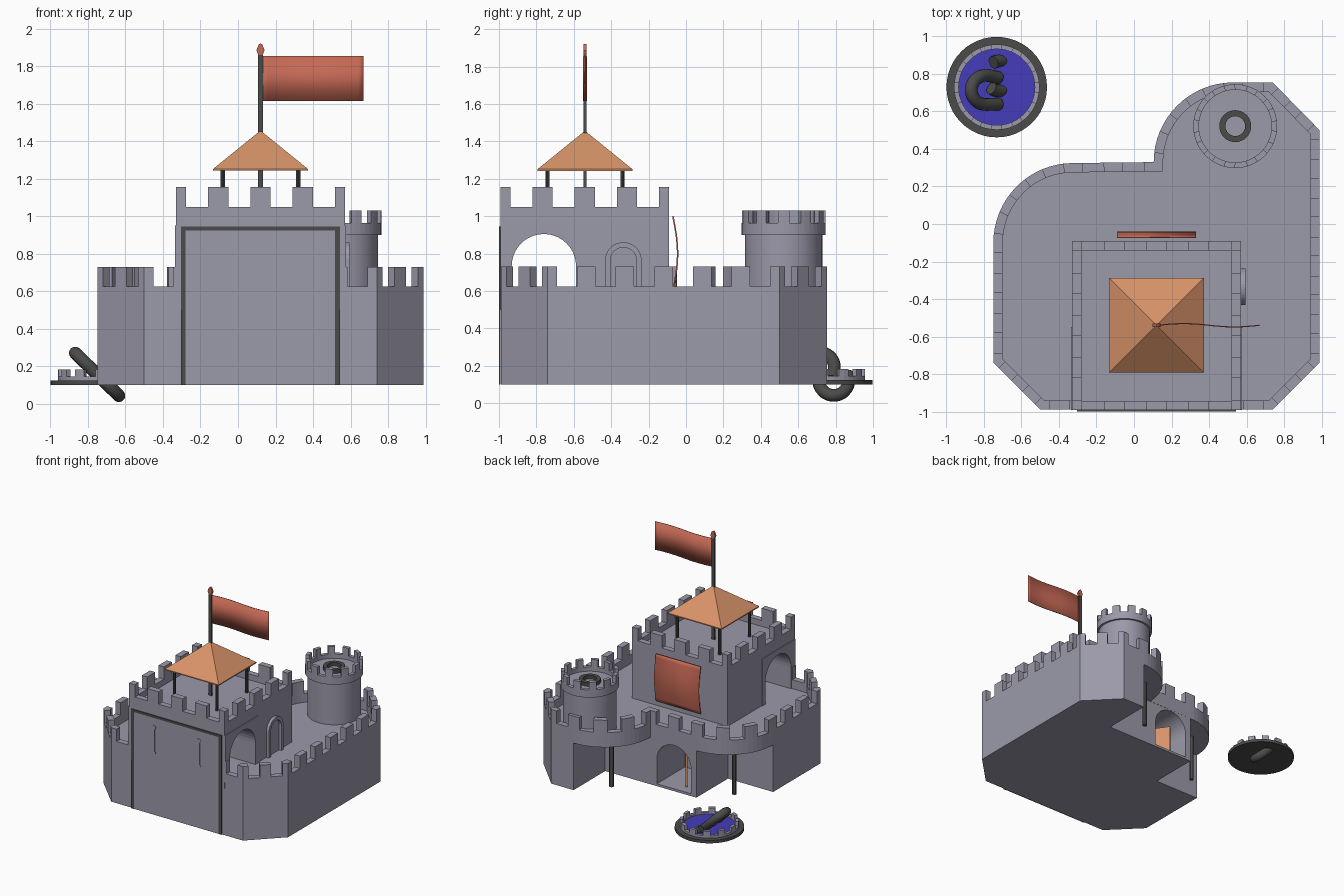
import bpy, bmesh, math
from mathutils import Vector, Matrix

cube = bpy.data.objects.get("Cube")
if cube:
    bpy.data.objects.remove(cube)


def material(name, rgb):
    m = bpy.data.materials.new(name)
    m.use_nodes = True
    m.diffuse_color = (*rgb, 1)
    m.node_tree.nodes["Principled BSDF"].inputs["Base Color"].default_value = (*rgb, 1)
    return m


STONE = material("grey stone", (0.33, 0.32, 0.4))
ROOF = material("orange roof", (0.68, 0.29, 0.14))
RED = material("red cloth", (0.56, 0.14, 0.09))
DARK = material("dark iron", (0.07, 0.07, 0.068))
WATER = material("blue water", (0.06, 0.045, 0.5))


def finish(name, bm, mat, smooth=False):
    bmesh.ops.recalc_face_normals(bm, faces=bm.faces)
    me = bpy.data.meshes.new(name)
    bm.to_mesh(me)
    bm.free()
    me.materials.append(mat)
    ob = bpy.data.objects.new(name, me)
    bpy.context.collection.objects.link(ob)
    if smooth:
        bpy.ops.object.select_all(action='DESELECT')
        ob.select_set(True)
        bpy.context.view_layer.objects.active = ob
        bpy.ops.object.shade_smooth_by_angle()
    return ob


def prism(name, pts, lo, hi, mat, axis='z', smooth=False):
    """Extrude a 2D outline along an axis; outline is (x,y), (x,z) or (y,z)."""
    place = {'z': lambda p, h: (p[0], p[1], h),
             'y': lambda p, h: (p[0], h, p[1]),
             'x': lambda p, h: (h, p[0], p[1])}[axis]
    bm = bmesh.new()
    a = [bm.verts.new(place(p, lo)) for p in pts]
    b = [bm.verts.new(place(p, hi)) for p in pts]
    bm.faces.new(a)
    bm.faces.new(b)
    for i in range(len(pts)):
        j = (i + 1) % len(pts)
        bm.faces.new((a[i], a[j], b[j], b[i]))
    return finish(name, bm, mat, smooth)


def box(name, x0, x1, y0, y1, z0, z1, mat):
    return prism(name, [(x0, y0), (x1, y0), (x1, y1), (x0, y1)], z0, z1, mat)


def arc(cx, cy, r, a0, a1, n):
    angles = [math.radians(a0 + (a1 - a0) * i / n) for i in range(n + 1)]
    return [(cx + r * math.cos(a), cy + r * math.sin(a)) for a in angles]


def circle(cx, cy, r, n=48):
    return arc(cx, cy, r, 0, 360, n)[:-1]


def arch(c, r, base, spring):
    return [(c - r, base), (c + r, base)] + arc(c, spring, r, 0, 180, 20)


def cut(ob, cutter, keep=False):
    mod = ob.modifiers.new("opening", 'BOOLEAN')
    mod.object = cutter
    mod.solver = 'EXACT'
    bpy.context.view_layer.objects.active = ob
    bpy.ops.object.modifier_apply(modifier=mod.name)
    if not keep:
        bpy.data.objects.remove(cutter)


def battlement(name, edges, thick, z0, low, high, mat=STONE):
    """Parapet round a closed anticlockwise loop; edges are (polyline, merlon count)."""
    pts, tall = [], []
    for line, k in edges:
        v = [Vector(p) for p in line]
        dist = [0]
        for a, b in zip(v, v[1:]):
            dist.append(dist[-1] + (b - a).length)
        total = dist[-1]
        marks = [total * (i + f) / k for i in range(k) for f in (0.24, 0.76)]
        stops = sorted(set(dist + marks))
        for s, e in zip(stops, stops[1:]):
            i = max(j for j in range(len(v) - 1) if dist[j] <= s + 1e-6)
            pts.append(v[i].lerp(v[i + 1], (s - dist[i]) / (dist[i + 1] - dist[i])))
            tall.append(abs((s + e) / 2 / total * k % 1 - 0.5) > 0.26)
    n = len(pts)
    inner = []
    for i in range(n):
        d0 = (pts[i] - pts[i - 1]).normalized()
        d1 = (pts[(i + 1) % n] - pts[i]).normalized()
        n0, n1 = Vector((-d0.y, d0.x)), Vector((-d1.y, d1.x))
        inner.append(pts[i] + (n0 + n1) * thick / (1 + n0.dot(n1)))
    bm = bmesh.new()
    for i in range(n):
        j = (i + 1) % n
        top = high if tall[i] else low
        q = (pts[i], pts[j], inner[j], inner[i])
        a = [bm.verts.new((*p, z0)) for p in q]
        b = [bm.verts.new((*p, top)) for p in q]
        bm.faces.new(a)
        bm.faces.new(b)
        for s in range(4):
            t = (s + 1) % 4
            bm.faces.new((a[s], a[t], b[t], b[s]))
    return finish(name, bm, mat)


def tube(name, pts, r, mat):
    cu = bpy.data.curves.new(name, 'CURVE')
    cu.dimensions = '3D'
    cu.bevel_depth, cu.bevel_resolution, cu.use_fill_caps = r, 5, True
    sp = cu.splines.new('POLY')
    sp.points.add(len(pts) - 1)
    for p, co in zip(sp.points, pts):
        p.co = (*co, 1)
    cu.materials.append(mat)
    ob = bpy.data.objects.new(name, cu)
    bpy.context.collection.objects.link(ob)


# Curtain wall: straight body with two rounded balconies on the back
front = [(-0.75, -0.74), (-0.5, -0.99), (0.74, -0.99), (0.99, -0.74), (0.99, 0.5), (0.74, 0.755), (0.53, 0.755)]
arc_a = arc(0.53, 0.33, 0.425, 90, 180, 16)
arc_b = arc(-0.325, -0.1, 0.425, 90, 180, 16)
body = prism("castle_body", front + [(0.53, 0.33), (-0.325, 0.325), (-0.325, -0.1), (-0.75, -0.1)], 0.1, 0.5, STONE)
cut(body, prism("doorway_cutter", arch(-0.115, 0.16, 0.12, 0.33), -0.05, 0.5, STONE, 'y'))
prism("castle_deck", front + arc_a + arc_b, 0.5, 0.55, STONE)
loop = [([a, b], max(1, round(math.dist(a, b) / 0.21))) for a, b in zip(front, front[1:])]
loop += [(arc_a, 3), ([arc_a[-1], arc_b[0]], 2), (arc_b, 3), ([arc_b[-1], front[0]], 3)]
battlement("castle_battlement", loop, 0.05, 0.55, 0.625, 0.73)
for i, (x, y) in enumerate([(0.33, 0.53), (-0.525, 0.1)]):
    prism(f"balcony_post_{i}", circle(x, y, 0.018, 12), 0.1, 0.5, DARK, smooth=True)

# Door leaf standing ajar in the back doorway
leaf = box("door_leaf", -0.08, 0.08, -0.008, 0.008, 0.12, 0.4, ROOF)
leaf.matrix_world = Matrix.Translation((-0.13, 0.18, 0)) @ Matrix.Rotation(math.radians(-55), 4, 'Z')

# Keep with a wide arched passage from side to side
X0, X1, Y0, Y1 = -0.33, 0.57, -0.993, -0.09
keep = box("keep", X0, X1, Y0, Y1, 0.5, 1.0, STONE)
side_panels = [box("left_arch_panel", X1, X1 + 0.006, Y0, -0.55, 0.55, 0.95, STONE),
               box("right_arch_panel", X0 - 0.006, X0, Y0, -0.55, 0.55, 0.95, STONE)]
passage = prism("passage_cutter", arch(-0.76, 0.172, 0.55, 0.733), -0.6, 0.8, STONE, 'x')
for ob in [keep] + side_panels:
    cut(ob, passage, keep=True)
bpy.data.objects.remove(passage)
corners = [(X0, Y0), (X1, Y0), (X1, Y1), (X0, Y1)]
battlement("keep_battlement", [([corners[i], corners[(i + 1) % 4]], 4) for i in range(4)], 0.05, 1.0, 1.05, 1.155)

# Arched surround of the side door
surround = prism("side_door_surround", arch(-0.335, 0.098, 0.55, 0.763), X1, 0.594, STONE, 'x')
cut(surround, prism("door_cutter", arch(-0.335, 0.07, 0.5, 0.763), 0.572, 0.7, STONE, 'x'))

# Front gate with dark frame and slots
box("gate_panel", -0.28, 0.52, -0.997, Y0, 0.1, 0.93, STONE)
box("gate_frame_top", -0.305, 0.543, -1.0, Y0, 0.925, 0.945, DARK)
for side, x in (("right", -0.305), ("left", 0.518)):
    box(f"gate_frame_{side}", x, x + 0.025, -1.0, Y0, 0.1, 0.925, DARK)
for side, x in (("right", -0.093), ("left", 0.33)):
    box(f"gate_slot_{side}", x - 0.009, x + 0.009, -1.0, Y0, 0.63, 0.84, STONE)
    for z in (0.627, 0.843):
        prism(f"gate_slot_end_{side}", circle(x, z, 0.018, 16), -1.0, Y0, STONE, 'y')

# Canopy roof on four posts
CX, CY = 0.12, -0.54
for x in (-0.2, 0.2):
    for y in (-0.2, 0.2):
        prism("canopy_post", circle(CX + x, CY + y, 0.012, 10), 1.0, 1.26, DARK, smooth=True)
bm = bmesh.new()
apex = bm.verts.new((CX, CY, 1.457))
rim = [[bm.verts.new((CX + sx * 0.253, CY + sy * 0.253, z)) for sx, sy in ((-1, -1), (1, -1), (1, 1), (-1, 1))]
       for z in (1.243, 1.252)]
bm.faces.new(rim[0])
for i in range(4):
    j = (i + 1) % 4
    bm.faces.new((rim[0][i], rim[0][j], rim[1][j], rim[1][i]))
    bm.faces.new((rim[1][i], rim[1][j], apex))
finish("canopy_roof", bm, ROOF)

# Flagpole, finial and flag
box("flagpole", CX - 0.014, CX + 0.014, CY - 0.007, CY + 0.007, 1.0, 1.865, DARK)
tip = [(-0.012, 1.86), (0.012, 1.86), (0.022, 1.885), (0.01, 1.915), (0, 1.922), (-0.01, 1.915), (-0.022, 1.885)]
prism("finial", [(CX + x, z) for x, z in tip], CY - 0.009, CY + 0.009, RED, 'y')


def sheet(name, point, n, t):
    """Thin cloth: point(u, v) for u along n steps and v at both edges."""
    bm = bmesh.new()
    rows = [[bm.verts.new(point(i / n, v)) for v in (0, 1)] for i in range(n + 1)]
    for a, b in zip(rows, rows[1:]):
        bm.faces.new((a[0], b[0], b[1], a[1]))
    ob = finish(name, bm, RED, True)
    mod = ob.modifiers.new("thickness", 'SOLIDIFY')
    mod.thickness, mod.offset = t, 0


sheet("flag", lambda u, v: (0.13 + 0.54 * u, CY + 0.009 * math.sin(u * math.tau), 1.615 + 0.24 * v), 20, 0.006)
sheet("banner", lambda u, v: (-0.09 + 0.42 * v, -0.07 + 0.025 * math.sin(u * math.pi), 0.6 + 0.4 * u), 14, 0.008)

# Round tower
TX, TY = 0.54, 0.522
prism("round_tower", circle(TX, TY, 0.207), 0.55, 0.9, STONE, smooth=True)
prism("round_tower_top", circle(TX, TY, 0.224), 0.9, 0.93, STONE, smooth=True)
battlement("round_tower_battlement", [(arc(TX, TY, 0.224, 0, 360, 48), 11)], 0.03, 0.93, 0.965, 1.03)
battlement("tower_hatch_ring", [(arc(TX, TY, 0.085, 0, 360, 32), 1)], 0.032, 0.93, 0.96, 0.96, DARK)

# Pool beside the castle
PX, PY = -0.732, 0.73
prism("pool_base", circle(PX, PY, 0.268), 0.1, 0.125, DARK, smooth=True)
prism("pool_water", circle(PX, PY, 0.21), 0.125, 0.131, WATER)
battlement("pool_battlement", [(arc(PX, PY, 0.228, 0, 360, 48), 12)], 0.025, 0.125, 0.145, 0.183)

# Two hooked coils lying in a slanted plane through the pool
def tilt(pts):
    return [(x, y, 0.155 - 0.98 * (x + 0.75)) for x, y in pts]


tube("upper_coil", tilt(arc(-0.715, 0.79, 0.08, 115, -125, 28)), 0.034, DARK)
tube("lower_coil", tilt([(-0.72, 0.78)] + arc(-0.79, 0.715, 0.078, 80, 270, 24) + [(-0.72, 0.64)]), 0.034, DARK)
